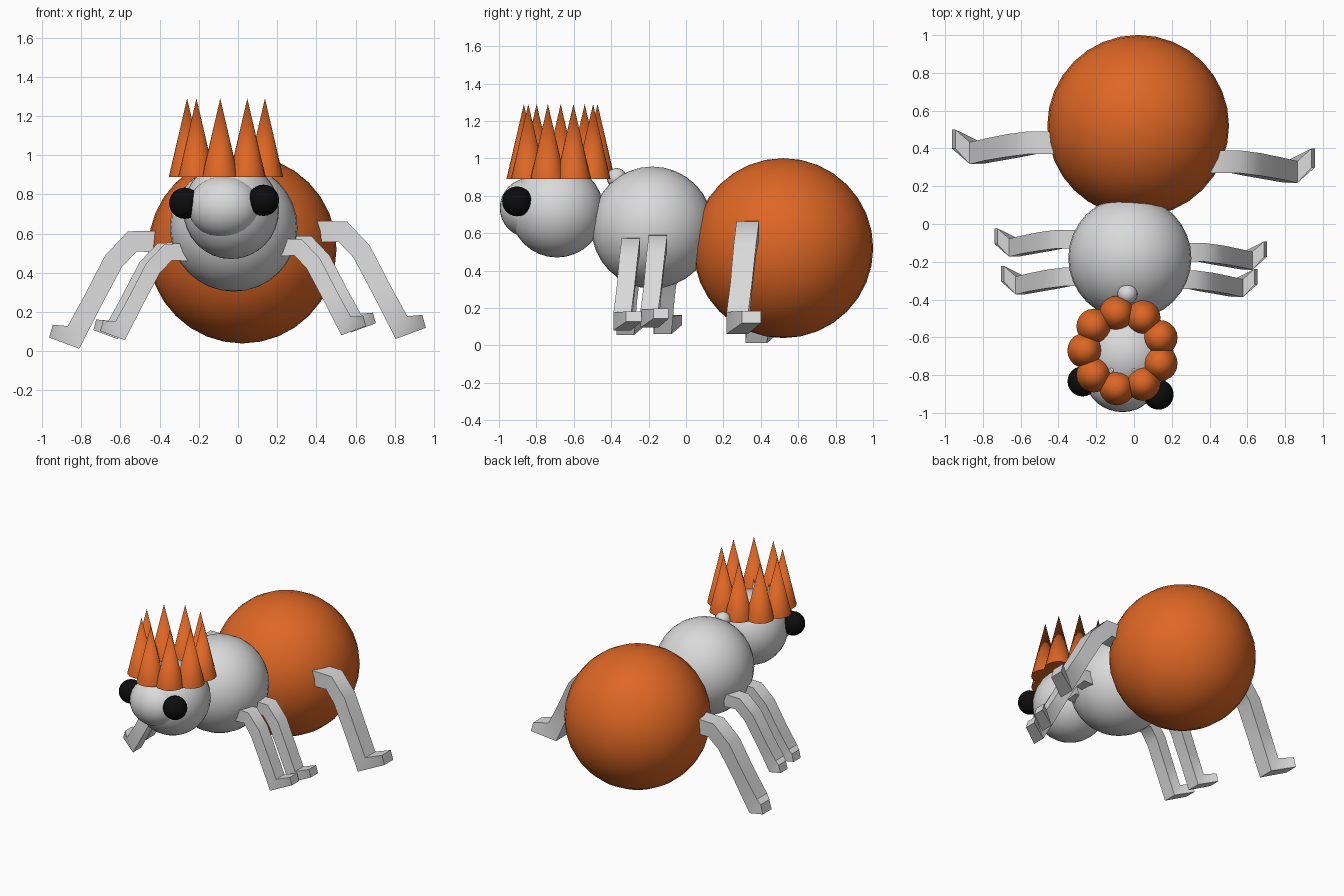
import bpy, bmesh, math
from mathutils import Vector

if "Cube" in bpy.data.objects:
    bpy.data.objects.remove(bpy.data.objects["Cube"])


def material(name, rgb):
    m = bpy.data.materials.new(name)
    m.diffuse_color = (*rgb, 1)
    m.use_nodes = True
    m.node_tree.nodes["Principled BSDF"].inputs["Base Color"].default_value = m.diffuse_color
    return m


ORANGE = material("orange", (0.73, 0.135, 0.018))
GREY = material("light grey", (0.70, 0.70, 0.70))
BLACK = material("black", (0.004, 0.004, 0.004))


def finish(ob, name, mat, angle=60):
    ob.name = name
    ob.data.materials.append(mat)
    bpy.ops.object.select_all(action='DESELECT')
    ob.select_set(True)
    bpy.context.view_layer.objects.active = ob
    bpy.ops.object.shade_smooth_by_angle(angle=math.radians(angle))
    return ob


def ball(name, loc, radii, mat, turn=0, segs=32):
    bpy.ops.mesh.primitive_uv_sphere_add(segments=segs, ring_count=segs // 2, radius=1,
                                         location=loc, rotation=(0, 0, turn))
    ob = bpy.context.object
    ob.scale = radii
    return finish(ob, name, mat)


def cone(name, loc, radius, height, mat, sides=20):
    bpy.ops.mesh.primitive_cone_add(vertices=sides, radius1=radius, radius2=0, depth=height,
                                    location=(loc[0], loc[1], loc[2] + height / 2))
    return finish(bpy.context.object, name, mat)


# Body segments and head, with the face turned slightly to its right
TURN = math.radians(-10)
ball("abdomen", (0.022, 0.52, 0.52), (0.481,) * 3, ORANGE)
ball("thorax", (-0.022, -0.18, 0.63), (0.326,) * 3, GREY)
ball("head", (-0.035, -0.69, 0.72), (0.245, 0.25, 0.25), GREY)
ball("muzzle", (-0.07, -0.835, 0.735), (0.185, 0.16, 0.16), GREY, TURN)
ball("neck_knob", (-0.035, -0.37, 0.895), (0.053,) * 3, GREY, segs=20)
ball("left_eye", (-0.272, -0.833, 0.755), (0.08,) * 3, BLACK, segs=24)
ball("right_eye", (0.13, -0.903, 0.77), (0.08,) * 3, BLACK, segs=24)

# Crown of nine spikes
for i in range(9):
    a = math.radians(20 + 40 * i)
    cone(f"crown_spike_{i + 1}",
         (-0.055 + 0.205 * math.cos(a), -0.67 + 0.2 * math.sin(a), 0.89), 0.093, 0.4, ORANGE)

# Short feelers inside the crown
for i, x in enumerate((-0.12, 0.0)):
    cone(f"feeler_{i + 1}", (x, -0.775, 0.86), 0.025, 0.17, GREY, 8)

# Leg path from hip to toe: offset x, y, z, half thickness, half width
LEG = [(-0.03, 0, 0, 0.055, 0.06), (0.105, 0, 0, 0.056, 0.06),
       (0.20, -0.015, -0.10, 0.052, 0.06), (0.305, -0.035, -0.30, 0.05, 0.058),
       (0.405, -0.055, -0.49, 0.065, 0.058), (0.52, 0.02, -0.458, 0.034, 0.05)]


def leg(name, side, hip, scale):
    pts = [Vector(p[:3]) for p in LEG]
    bm = bmesh.new()
    rings = []
    for i, p in enumerate(pts):
        t = Vector()
        if i > 0:
            t += (p - pts[i - 1]).normalized()
        if i < len(pts) - 1:
            t += (pts[i + 1] - p).normalized()
        up = Vector((-t.z, 0, t.x)).normalized() * LEG[i][3]
        wide = Vector((0, LEG[i][4], 0))
        ring = []
        for u, w in ((1, 1), (1, -1), (-1, -1), (-1, 1)):
            v = (p + up * u + wide * w) * scale + Vector(hip)
            ring.append(bm.verts.new((v.x * side, v.y, v.z)))
        rings.append(ring)
    for a, b in zip(rings, rings[1:]):
        for k in range(4):
            bm.faces.new((a[k], a[(k + 1) % 4], b[(k + 1) % 4], b[k]))
    bm.faces.new(rings[0])
    bm.faces.new(rings[-1])
    bmesh.ops.recalc_face_normals(bm, faces=bm.faces)
    me = bpy.data.meshes.new(name)
    bm.to_mesh(me)
    bm.free()
    ob = bpy.data.objects.new(name, me)
    bpy.context.collection.objects.link(ob)
    finish(ob, name, GREY, 50)


# Six legs: side, hip position, scale
leg("back_right_leg", 1, (0.43, 0.33, 0.61), 1)
leg("back_left_leg", -1, (0.435, 0.43, 0.56), 1)
leg("middle_right_leg", 1, (0.27, -0.15, 0.545), 0.82)
leg("front_right_leg", 1, (0.22, -0.295, 0.53), 0.82)
leg("middle_left_leg", -1, (0.305, -0.08, 0.51), 0.82)
leg("front_left_leg", -1, (0.27, -0.28, 0.505), 0.82)
